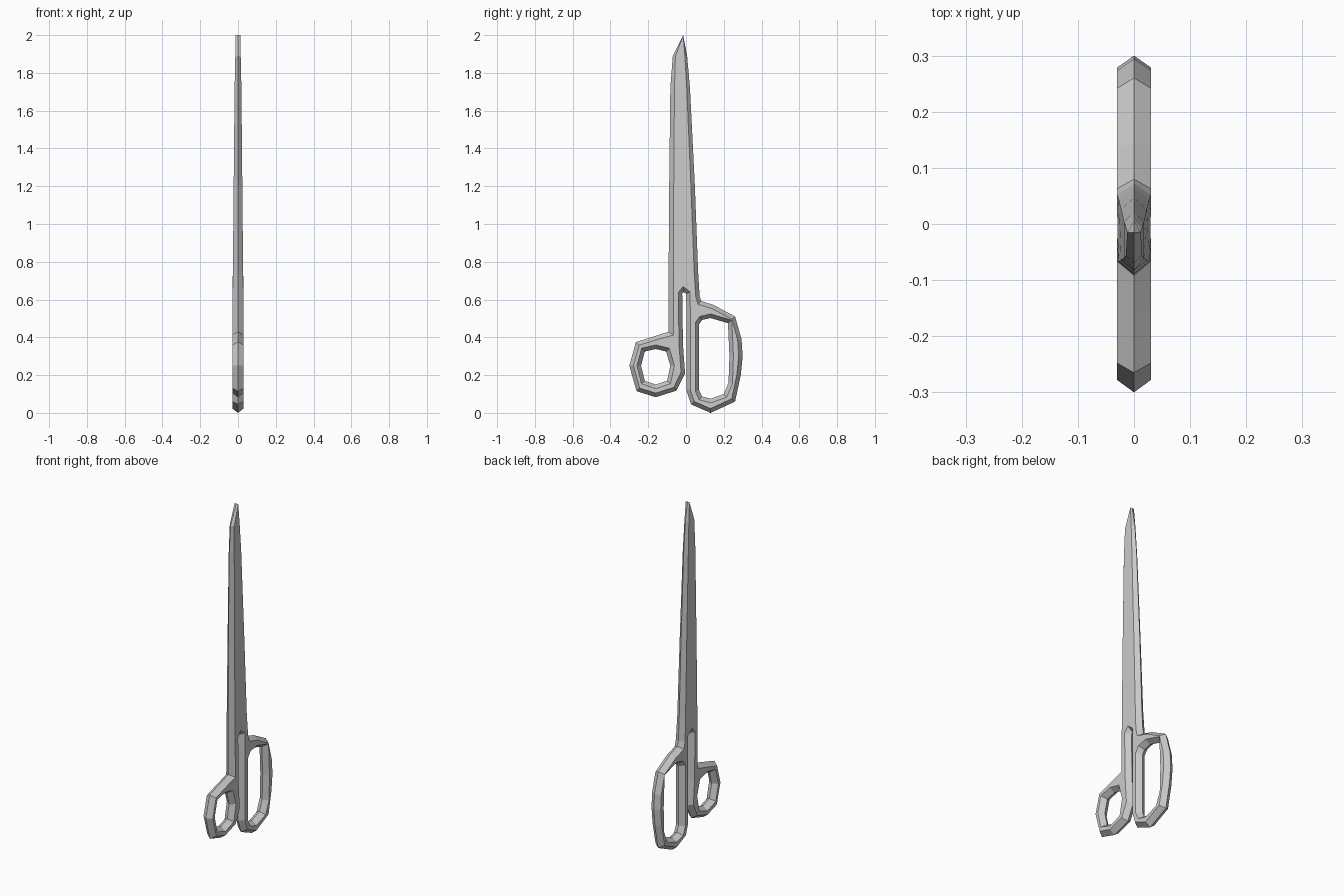
import bpy, bmesh, math
from mathutils import Vector

if "Cube" in bpy.data.objects:
    bpy.data.objects.remove(bpy.data.objects["Cube"])

# Ridge outlines in the (y, z) plane; optional third value overrides the bevel inset
OUTLINE = [
    # blade tip and back edge
    (-.015, 2, 0), (-.07, 1.89, .014), (-.083, 1.72, .022), (-.089, 1.2, .024),
    (-.092, .75, .025), (-.092, .43, .025),
    # small finger loop
    (-.16, .408), (-.265, .375), (-.3, .25), (-.262, .115), (-.16, .083),
    (-.05, .118), (-.005, .21), (-.016, .36),
    # slot between the shanks
    (-.018, .5), (-.02, .63), (-.012, .64), (.001, .63), (.002, .5),
    # large finger loop
    (.002, .12), (.027, .045), (.13, 0), (.26, .06), (.29, .2), (.3, .3),
    (.294, .39), (.26, .51), (.145, .572), (.08, .592), (.072, .62),
    # cutting edge
    (.064, .75), (.047, 1.2), (.021, 1.72, .017), (.006, 1.89, .012),
]
SMALL_HOLE = [(-.218, .325), (-.16, .338), (-.105, .325), (-.083, .25),
              (-.1, .17), (-.16, .15), (-.218, .17), (-.238, .25)]
LARGE_HOLE = [(.07, .47), (.085, .492), (.13, .502), (.222, .475), (.23, .3),
              (.225, .16), (.2, .1), (.13, .075), (.085, .087), (.07, .12)]


def half_thickness(z):
    keys = [(0, .03), (.65, .03), (.75, .027), (1.2, .023), (1.72, .018), (2, .012)]
    for (a, p), (b, q) in zip(keys, keys[1:]):
        if z <= b:
            return p + (q - p) * max(0, (z - a) / (b - a))
    return keys[-1][1]


def inset(points):
    """Offset a loop towards the metal (left of travel) with mitred corners."""
    result = []
    for i, p in enumerate(points):
        a, b, c = (Vector(points[j % len(points)][:2]) for j in (i - 1, i, i + 1))
        u, v = (b - a).normalized(), (c - b).normalized()
        n1, n2 = Vector((-u.y, u.x)), Vector((-v.y, v.x))
        m = (n1 + n2) / max(.5, 1 + n1.dot(n2))
        result.append(b + m * (p[2] if len(p) > 2 else .021))
    return result


bm = bmesh.new()
rims = {1: [], -1: []}
for loop in (OUTLINE, SMALL_HOLE, LARGE_HOLE):
    ridge = [bm.verts.new((0, p[0], p[1])) for p in loop]
    flat = inset(loop)
    n = len(loop)
    for side in (1, -1):
        rim = [bm.verts.new((side * half_thickness(q.y), q.x, q.y)) for q in flat]
        # bevelled wall from the centre ridge to the flat side
        for i in range(n):
            j = (i + 1) % n
            bm.faces.new((ridge[i], ridge[j], rim[j], rim[i]))
        rims[side] += [bm.edges.get((rim[i], rim[(i + 1) % n])) for i in range(n)]

# Flat sides with the finger holes left open
for side, edges in rims.items():
    bmesh.ops.triangle_fill(bm, use_beauty=True, use_dissolve=False,
                            edges=edges, normal=(side, 0, 0))
bmesh.ops.recalc_face_normals(bm, faces=bm.faces)
bmesh.ops.dissolve_limit(bm, angle_limit=math.radians(.5), verts=[], edges=bm.edges)

mesh = bpy.data.meshes.new("scissors")
bm.to_mesh(mesh)
bm.free()
bpy.context.collection.objects.link(bpy.data.objects.new("scissors", mesh))
